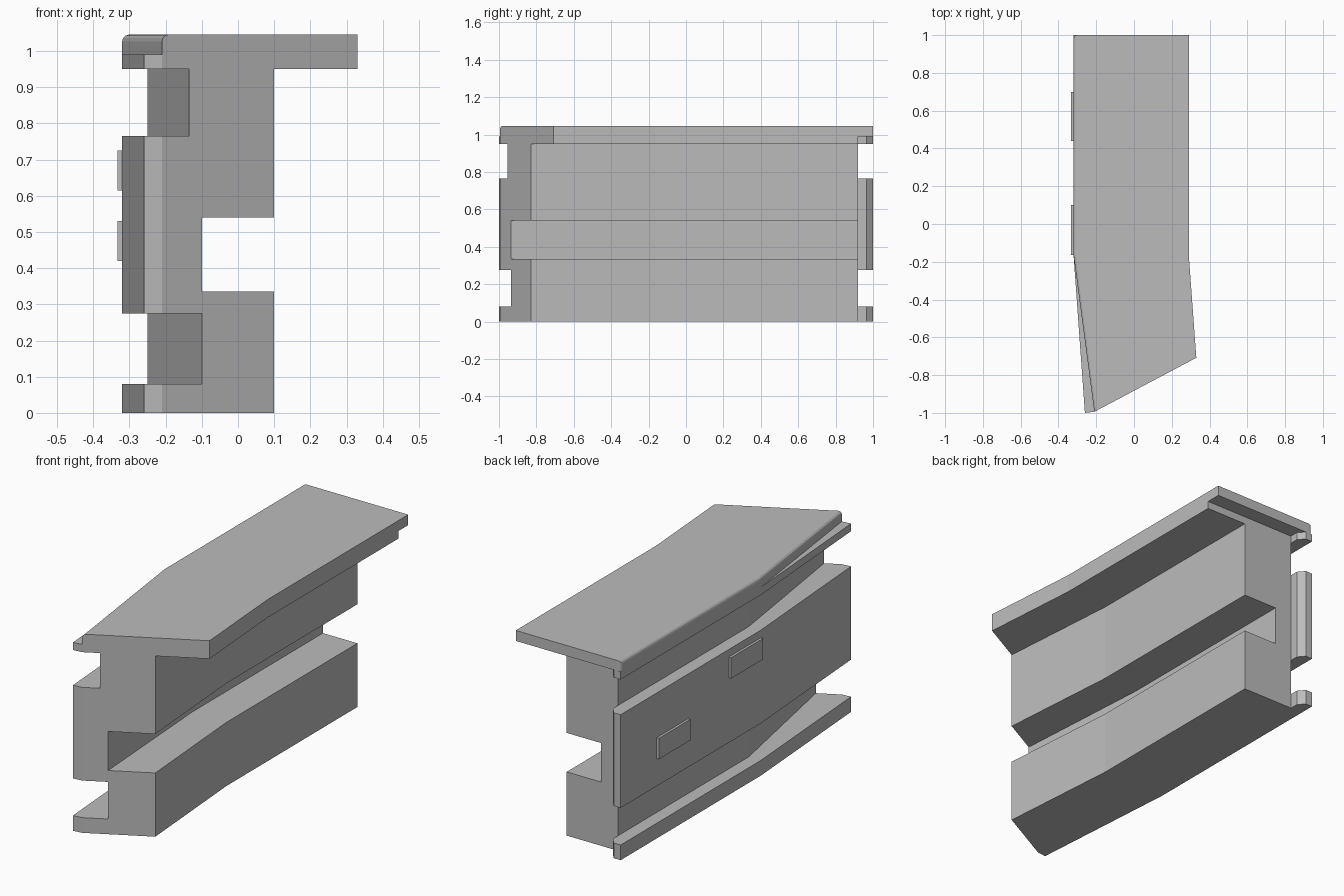
import bpy, bmesh

if "Cube" in bpy.data.objects:
    bpy.data.objects.remove(bpy.data.objects["Cube"])

BEND = -0.165          # the counter kinks here
END = 0.92             # back end of the body
grey = bpy.data.materials.new("plain_grey")
grey.diffuse_color = (0.5, 0.5, 0.5, 1)
grey.use_nodes = True
grey.node_tree.nodes["Principled BSDF"].inputs["Base Color"].default_value = grey.diffuse_color


def front_y(x):
    """Slanted front end shared by every layer."""
    return max(-1.0, -0.83 + 0.53 * (x - 0.1))


def outline(left, right, end=END, lip=False):
    """Plan outline; left and right are (x of straight run, x at front end)."""
    (l0, l1), (r0, r1) = left, right
    pts = [(l1, front_y(l1))]
    if l1 < -0.22:
        pts.append((-0.21, front_y(-0.21)))
    pts += [(r1, front_y(r1)), (r0, BEND), (r0, end)]
    if lip:   # chamfered lip running past the body end
        pts += [(-0.25, end), (-0.25, 0.965), (-0.28, 1.0), (l0, 1.0)]
    else:
        pts.append((l0, end))
    return pts + [(l0, BEND)]


def layer(name, pts, z0, z1):
    bm = bmesh.new()
    lo = [bm.verts.new((x, y, z0)) for x, y in pts]
    hi = [bm.verts.new((x, y, z1)) for x, y in pts]
    n = len(pts)
    bm.faces.new(lo[::-1])
    bm.faces.new(hi)
    for i in range(n):
        j = (i + 1) % n
        bm.faces.new((lo[i], lo[j], hi[j], hi[i]))
    bmesh.ops.recalc_face_normals(bm, faces=bm.faces)
    return finish(name, bm)


def finish(name, bm):
    me = bpy.data.meshes.new(name)
    bm.to_mesh(me)
    bm.free()
    me.materials.append(grey)
    ob = bpy.data.objects.new(name, me)
    bpy.context.collection.objects.link(ob)
    return ob


OUTER = (-0.32, -0.26)
BODY = (0.05, 0.10)
SPINE = (-0.15, -0.10)
TOP = (0.29, 0.33)

# Body layers, bottom to top
layer("base_plinth", outline(OUTER, BODY, lip=True), 0, 0.08)
layer("lower_block", outline((-0.25, -0.10), BODY), 0.08, 0.335)
layer("front_panel", outline(OUTER, SPINE, lip=True), 0.275, 0.765)
layer("upper_block", outline((-0.25, -0.135), BODY), 0.54, 0.95)
layer("top_moulding", outline(OUTER, TOP, lip=True), 0.95, 0.99)

# Counter slab with a softened outer edge
slab = layer("counter_slab", outline((-0.32, -0.21), TOP, end=1.0), 0.99, 1.045)
bm = bmesh.new()
bm.from_mesh(slab.data)
edges = []
for e in bm.edges:
    a, b = (v.co for v in e.verts)
    on_left = max(a.x, b.x) < -0.2
    top_edge = min(a.z, b.z) > 1.04
    back_corner = min(a.y, b.y) > 0.99
    if on_left and (top_edge or back_corner):
        edges.append(e)
bmesh.ops.bevel(bm, geom=edges, offset=0.018, segments=3, profile=0.5, affect='EDGES')
bm.to_mesh(slab.data)
bm.free()

# Small raised plates on the panel
for name, y0, y1, z0, z1 in (("lower_plate", 0.44, 0.70, 0.42, 0.53),
                             ("upper_plate", -0.165, 0.10, 0.615, 0.725)):
    layer(name, [(-0.333, y0), (-0.318, y0), (-0.318, y1), (-0.333, y1)], z0, z1)
